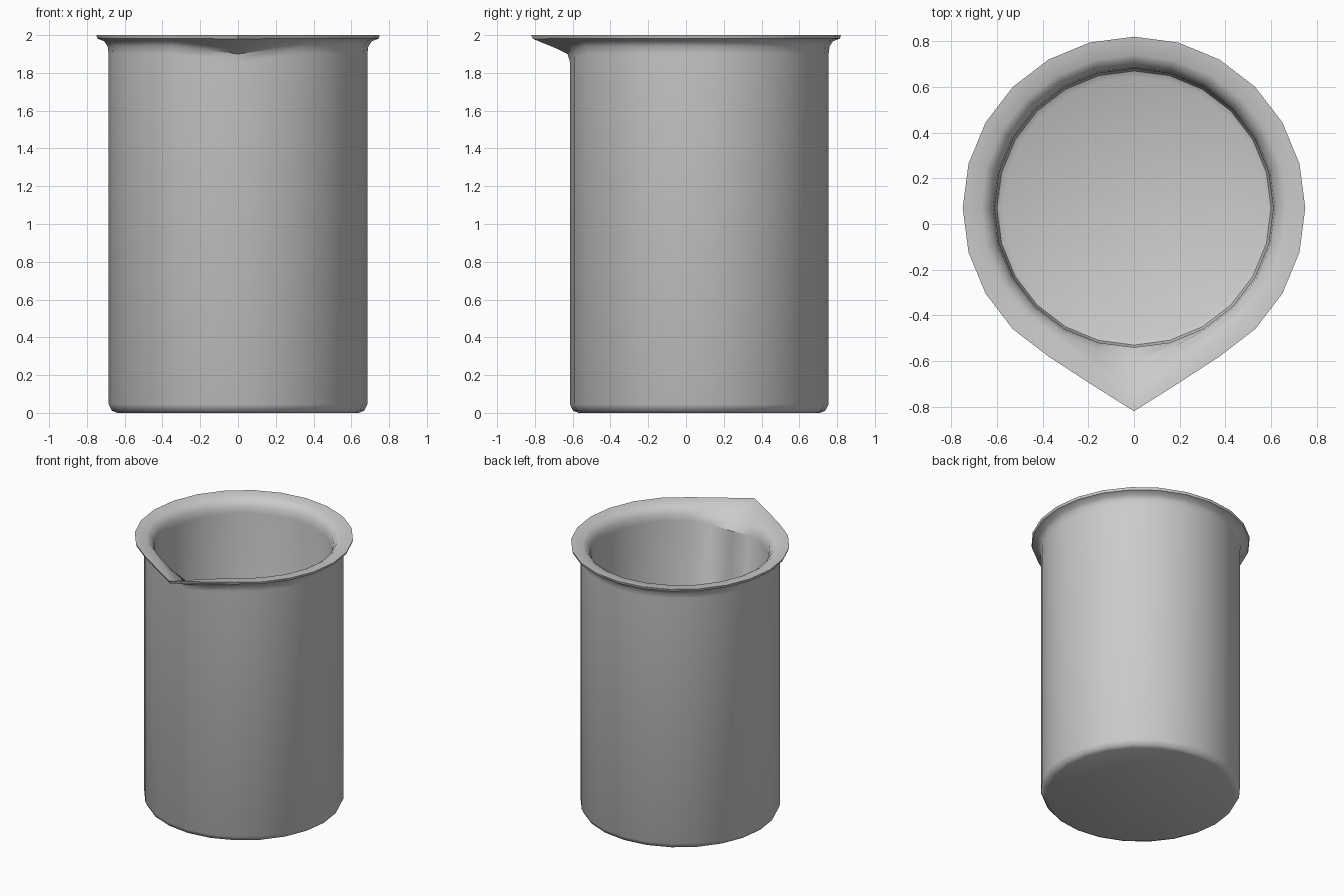
import bpy, bmesh
from math import sin, cos, pi

if "Cube" in bpy.data.objects:
    bpy.data.objects.remove(bpy.data.objects["Cube"])

SIDES = 24
CENTRE_Y = 0.07

# Wall section, outside bottom to inside floor:
# (radius, height, radius at spout, height at spout)
profile = [
    (0.64, 0.0, 0.64, 0.0),
    (0.668, 0.012, 0.668, 0.012),
    (0.685, 0.045, 0.685, 0.045),
    (0.685, 1.90, 0.685, 1.86),
    (0.69, 1.94, 0.697, 1.90),
    (0.708, 1.967, 0.75, 1.927),
    (0.745, 1.982, 0.88, 1.98),
    (0.75, 2.0, 0.89, 2.0),
    (0.67, 1.994, 0.86, 1.99),
    (0.64, 1.975, 0.79, 1.955),
    (0.617, 1.94, 0.68, 1.91),
    (0.61, 1.89, 0.61, 1.86),
    (0.61, 0.115, 0.61, 0.115),
    (0.60, 0.083, 0.60, 0.083),
    (0.575, 0.07, 0.575, 0.07),
]


def ring(bm, r, z, spout_r, spout_z):
    """One loop round the beaker, pulled forward near the spout."""
    verts = []
    for i in range(SIDES):
        step = min(i, SIDES - i)
        kr = {0: 1.0, 1: 0.27}.get(step, 0.0)
        kz = {0: 1.0, 1: 0.42}.get(step, 0.0)
        rad = r + (spout_r - r) * kr
        a = 2 * pi * i / SIDES - pi / 2
        verts.append(bm.verts.new((rad * cos(a), CENTRE_Y + rad * sin(a),
                                   z + (spout_z - z) * kz)))
    return verts


# Beaker: wall, rolled rim, pouring spout, base and inner floor
bm = bmesh.new()
rings = [ring(bm, *p) for p in profile]
for low, high in zip(rings, rings[1:]):
    for i in range(SIDES):
        j = (i + 1) % SIDES
        bm.faces.new((low[i], low[j], high[j], high[i]))
bm.faces.new(rings[0][::-1])
bm.faces.new(rings[-1])
bmesh.ops.recalc_face_normals(bm, faces=bm.faces)

mesh = bpy.data.meshes.new("beaker")
bm.to_mesh(mesh)
bm.free()
beaker = bpy.data.objects.new("beaker", mesh)
bpy.context.collection.objects.link(beaker)

# Smooth walls with crisp rim and spout edges
bpy.context.view_layer.objects.active = beaker
beaker.select_set(True)
bpy.ops.object.shade_smooth_by_angle(angle=0.7)
